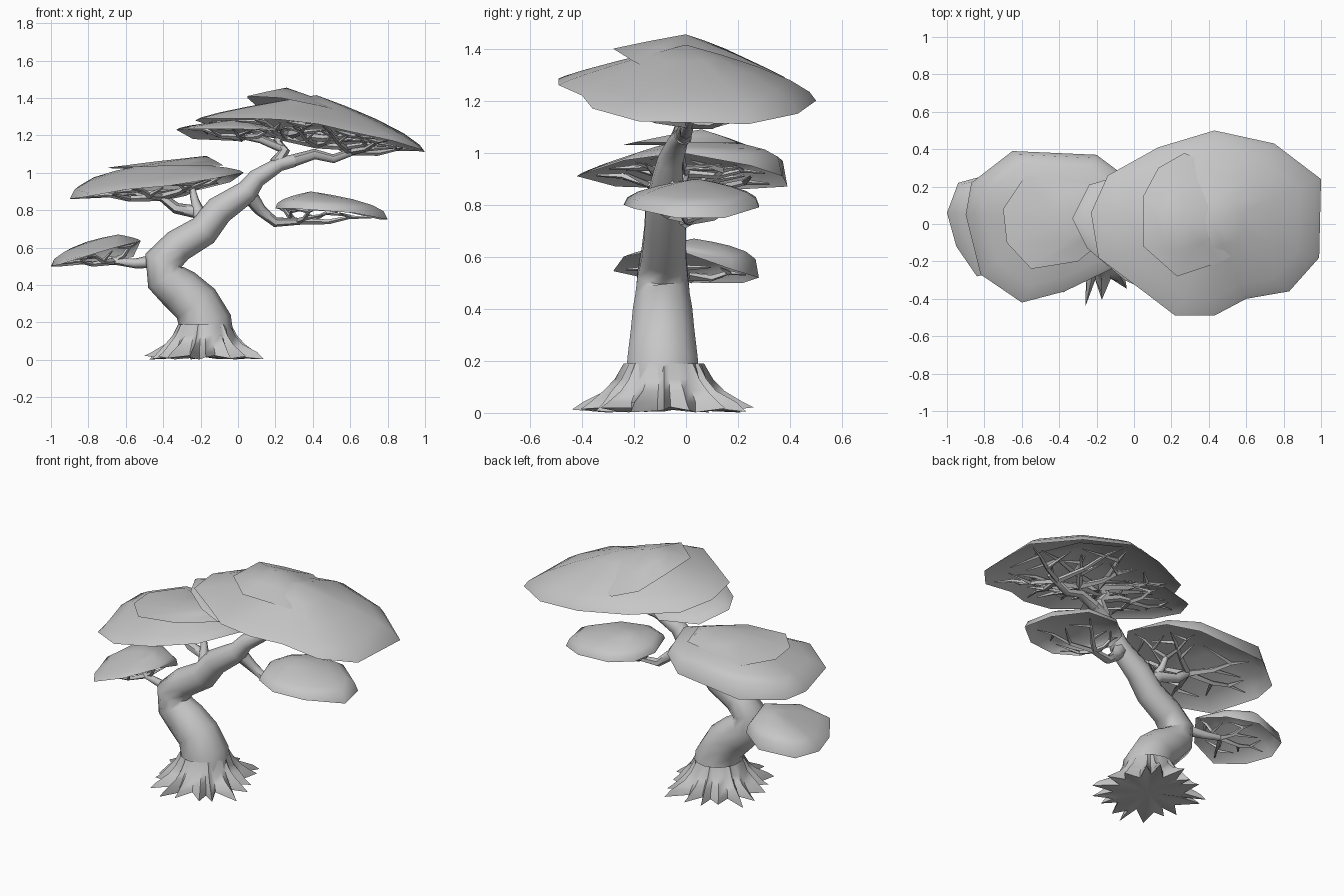
import bpy, bmesh, math
from mathutils import Vector

if "Cube" in bpy.data.objects:
    bpy.data.objects.remove(bpy.data.objects["Cube"])

grey = bpy.data.materials.new("plain_grey")
grey.diffuse_color = (0.57, 0.57, 0.57, 1)
grey.use_nodes = True
grey.node_tree.nodes["Principled BSDF"].inputs["Base Color"].default_value = grey.diffuse_color


def finish(name, bm, angle=60):
    me = bpy.data.meshes.new(name)
    bm.to_mesh(me)
    bm.free()
    me.materials.append(grey)
    ob = bpy.data.objects.new(name, me)
    bpy.context.collection.objects.link(ob)
    bpy.ops.object.select_all(action='DESELECT')
    bpy.context.view_layer.objects.active = ob
    ob.select_set(True)
    bpy.ops.object.shade_smooth_by_angle(angle=math.radians(angle))
    return ob


def bridge(bm, a, b):
    n = len(a)
    for k in range(n):
        j = (k + 1) % n
        bm.faces.new((a[k], a[j], b[j], b[k]))


def tube(bm, path, sides):
    """Tapered limb through (x, y, z, radius) points."""
    pts = [Vector(p[:3]) for p in path]
    rings = []
    for i, p in enumerate(pts):
        d = (pts[min(i + 1, len(pts) - 1)] - pts[max(i - 1, 0)]).normalized()
        u = d.cross(Vector((0, 1, 0)))
        if u.length < 0.2:
            u = d.cross(Vector((0, 0, 1)))
        u.normalize()
        v = d.cross(u)
        r = path[i][3]
        rings.append([bm.verts.new(p + r * (math.cos(a) * u + math.sin(a) * v))
                      for a in (k * math.tau / sides for k in range(sides))])
    for a, b in zip(rings, rings[1:]):
        bridge(bm, a, b)
    bm.faces.new(rings[0][::-1])
    bm.faces.new(rings[-1])


def canopy(name, rim, top, front, back, steps=(0, .05, .2, .45, .72)):
    """Open leaf shell; exponents below 1 make the front or back side rounder."""
    bm = bmesh.new()
    top = Vector(top)
    ys = [p[1] for p in rim]
    rings = []
    for t in steps:
        ring = []
        for p in rim:
            p = Vector(p)
            k = (p.y - min(ys)) / (max(ys) - min(ys))
            e = front + (back - front) * k
            q = p.lerp(top, t)
            q.z = p.z + (top.z - p.z) * t ** e
            ring.append(bm.verts.new(q))
        rings.append(ring)
    for a, b in zip(rings, rings[1:]):
        bridge(bm, a, b)
    tip = bm.verts.new(top)
    n = len(rim)
    for k in range(n):
        bm.faces.new((rings[-1][k], rings[-1][(k + 1) % n], tip))
    return finish(name, bm)


def twigs(name, hub, rim, r, reach=0.82):
    """Forking twigs spreading from a hub to just inside a leaf shell."""
    bm = bmesh.new()
    hub = Vector(hub)
    n = len(rim)
    for i in range(0, n, 2):
        end = hub.lerp(Vector(rim[i]), reach) + Vector((0, 0, 0.01))
        mid = hub.lerp(end, 0.42) - Vector((0, 0, 0.01))
        far = mid.lerp(end, 0.5) + Vector((0, 0, 0.015))
        tube(bm, [(*hub, r), (*mid, r * 0.75), (*far, r * .55), (*end, r * 0.2)], 4)
        for j, start in ((i + 1, mid), (i - 1, far)):
            side = hub.lerp(Vector(rim[j % n]), reach * 0.85)
            side = start.lerp(side, 0.8) + Vector((0, 0, 0.015))
            tube(bm, [(*start, r * 0.7), (*side, r * 0.2)], 4)
    finish(name, bm)


# Trunk
bm = bmesh.new()
tube(bm, [(-.17, -.09, .05, .15), (-.17, -.09, .12, .148), (-.175, -.09, .20, .142),
          (-.225, -.09, .30, .128), (-.31, -.09, .375, .12), (-.385, -.09, .44, .11),
          (-.40, -.09, .53, .102), (-.32, -.085, .61, .09), (-.185, -.08, .69, .085),
          (-.10, -.08, .80, .078), (.05, -.07, .90, .062), (.10, -.06, .97, .05),
          (.22, -.03, 1.045, .038), (.30, -.01, 1.065, .034)], 10)
finish("trunk", bm)

# Root flare: pointed ridges with valleys between them
bm = bmesh.new()
N = 17
rings = []
for z, ridge, valley in ((.012, .31, .20), (.04, .275, .20), (.085, .215, .175), (.13, .175, .153), (.19, .143, .140)):
    ring = []
    for i in range(N * 2):
        a = math.tau * i / (2 * N) + 0.07 * math.sin(5 * i)
        wobble = 1 + (0.1 * math.sin(i * 2.4) if ridge > .22 else 0)
        r = valley if i % 2 else ridge * wobble
        zz = z * (1 + 0.9 * math.sin(i * 1.7)) if z < .02 else z
        ring.append(bm.verts.new((-.18 + r * math.cos(a), -.085 + 1.08 * r * math.sin(a), zz)))
    rings.append(ring)
for a, b in zip(rings, rings[1:]):
    bridge(bm, a, b)
base = bm.verts.new((-.18, -.085, .015))
for k in range(2 * N):
    bm.faces.new((rings[0][(k + 1) % (2 * N)], rings[0][k], base))
finish("roots", bm, 60)

# Main limbs
bm = bmesh.new()
for path in (
    [(.28, -.01, 1.06, .034), (.41, 0, 1.10, .028), (.51, 0, 1.075, .024), (.66, .02, 1.13, .018)],
    [(.20, -.03, 1.05, .034), (.25, -.01, 1.12, .028), (.21, 0, 1.17, .026), (.27, 0, 1.22, .02)],
    [(.24, -.01, 1.13, .025), (.12, 0, 1.18, .022), (.0, 0, 1.20, .016)],
    [(.06, -.06, .88, .045), (.12, -.02, .80, .032), (.20, 0, .735, .026), (.33, .02, .74, .018)],
    [(-.15, -.07, .74, .055), (-.22, -.03, .79, .035), (-.33, -.01, .81, .03), (-.42, 0, .88, .022)],
    [(-.20, -.06, .76, .04), (-.23, -.02, .85, .022), (-.25, 0, .93, .016)],
    [(-.42, -.07, .53, .04), (-.55, -.02, .515, .026), (-.68, 0, .53, .018)],
):
    tube(bm, path, 6)
finish("limbs", bm)

# Leaf shells: rims listed anticlockwise from the left
top_rim = [(-.23, .06, 1.28), (-.19, -.18, 1.29), (.05, -.36, 1.29), (.22, -.49, 1.285),
           (.43, -.49, 1.26), (.60, -.40, 1.22), (.83, -.36, 1.17), (.99, -.18, 1.12),
           (1.0, .24, 1.11), (.75, .43, 1.15), (.43, .50, 1.20), (.13, .41, 1.22), (-.14, .26, 1.25)]
cap_rim = [(.05, .15, 1.40), (.05, -.12, 1.41), (.23, -.28, 1.40), (.47, -.20, 1.35),
           (.72, -.05, 1.28), (.60, .22, 1.28), (.27, .38, 1.29), (.13, .30, 1.33)]
under_rim = [(-.33, .03, 1.23), (-.25, -.13, 1.235), (-.05, -.30, 1.235), (.12, -.38, 1.23),
             (.25, -.10, 1.22), (.20, .15, 1.20), (.0, .28, 1.17), (-.24, .21, 1.18)]
left_rim = [(-.90, .05, .86), (-.82, -.27, .87), (-.60, -.42, .91), (-.37, -.36, .93),
            (-.12, -.24, .97), (.03, -.02, 1.0), (-.04, .25, .95), (-.20, .37, .91),
            (-.65, .39, .87), (-.87, .22, .86)]
left_cap_rim = [(-.70, .08, 1.025), (-.68, -.10, 1.03), (-.55, -.24, 1.03), (-.30, -.20, 1.04),
                (-.08, -.02, 1.04), (-.15, .20, 1.04), (-.58, .26, 1.02)]
right_rim = [(.20, .03, .81), (.27, -.17, .81), (.42, -.24, .80), (.62, -.20, .785),
             (.80, -.04, .75), (.76, .15, .75), (.58, .28, .79), (.36, .28, .80), (.24, .18, .80)]
low_rim = [(-1.0, .06, .50), (-.95, -.12, .51), (-.84, -.28, .545), (-.66, -.24, .60),
           (-.52, -.06, .635), (-.56, .18, .55), (-.72, .28, .52), (-.94, .22, .50)]

canopy("top_canopy", top_rim, (.42, 0, 1.415), .85, .62)
canopy("top_canopy_cap", cap_rim, (.26, 0, 1.455), .9, .9, (0, .5))
canopy("top_canopy_lower_leaf", under_rim, (0, 0, 1.285), .6, .6)
canopy("left_canopy", left_rim, (-.38, .03, 1.06), .8, .22)
canopy("left_canopy_cap", left_cap_rim, (-.17, .06, 1.09), .9, .9, (0, .5))
canopy("right_canopy", right_rim, (.39, .04, .90), .42, .4)
canopy("low_canopy", low_rim, (-.64, .03, .67), .85, .25)

# Twigs under each shell
twigs("top_twigs", (.27, 0, 1.2), top_rim, .024)
twigs("middle_top_twigs", (.42, 0, 1.15), top_rim[1:], .02, .65)
twigs("outer_top_twigs", (.6, .02, 1.11), top_rim[4:11], .018, .88)
twigs("lower_leaf_twigs", (.03, 0, 1.19), under_rim, .017)
twigs("left_twigs", (-.41, 0, .87), left_rim, .021)
twigs("inner_left_twigs", (-.25, 0, .92), left_rim[3:8], .015)
twigs("right_twigs", (.32, .02, .74), right_rim, .017)
twigs("low_twigs", (-.66, 0, .525), low_rim, .017)
